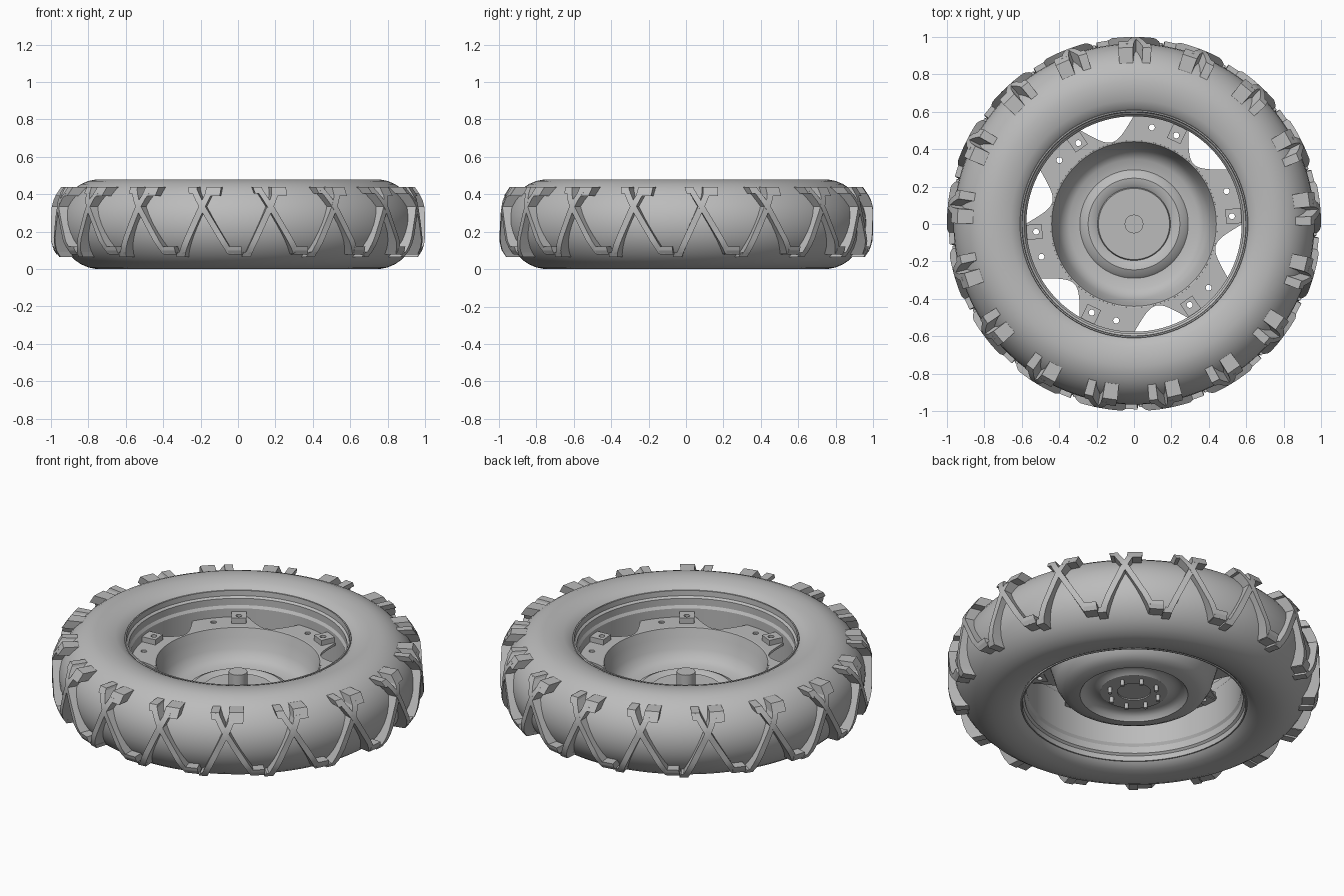
import bpy, bmesh
from math import sin, cos, pi, radians
from mathutils import Matrix

if "Cube" in bpy.data.objects:
    bpy.data.objects.remove(bpy.data.objects["Cube"])

grey = bpy.data.materials.new("plain grey")
grey.use_nodes = True
grey.diffuse_color = (0.5, 0.5, 0.5, 1)
grey.node_tree.nodes["Principled BSDF"].inputs["Base Color"].default_value = (0.5, 0.5, 0.5, 1)

MID = 0.24                      # height of the wheel's middle plane


def finish(bm, name, smooth=None):
    bmesh.ops.recalc_face_normals(bm, faces=bm.faces)
    mesh = bpy.data.meshes.new(name)
    bm.to_mesh(mesh)
    bm.free()
    mesh.materials.append(grey)
    ob = bpy.data.objects.new(name, mesh)
    bpy.context.collection.objects.link(ob)
    bpy.ops.object.select_all(action="DESELECT")
    ob.select_set(True)
    bpy.context.view_layer.objects.active = ob
    if smooth:
        bpy.ops.object.shade_smooth_by_angle(angle=radians(smooth))
    return ob


def lathe(name, profile, segments=96, smooth=35):
    """Spin a closed (radius, height) outline around z."""
    bm = bmesh.new()
    verts = [bm.verts.new((r, 0, z)) for r, z in profile]
    edges = [bm.edges.new((v, verts[i - 1])) for i, v in enumerate(verts)
             if v.co.x + verts[i - 1].co.x > 0]
    bmesh.ops.spin(bm, geom=verts + edges, axis=(0, 0, 1), cent=(0, 0, 0),
                   angle=2 * pi, steps=segments, use_duplicate=False)
    bmesh.ops.remove_doubles(bm, verts=bm.verts, dist=0.0002)
    return finish(bm, name, smooth)


def mirrored(half):
    """Half outline given as (radius, offset from the middle plane)."""
    return ([(r, MID + d) for r, d in half]
            + [(r, MID - d) for r, d in reversed(half) if d > 0])


def lookup(table, x):
    for (x0, y0), (x1, y1) in zip(table, table[1:]):
        if x <= x1:
            return y0 + (y1 - y0) * (x - x0) / (x1 - x0)
    return table[-1][1]


def cylinder(bm, r, z0, z1, x=0, y=0, segments=16):
    bmesh.ops.create_cone(bm, cap_ends=True, segments=segments, radius1=r, radius2=r,
                          depth=z1 - z0, matrix=Matrix.Translation((x, y, (z0 + z1) / 2)))


# Tyre carcass
tyre_half = [(0.607, 0.195), (0.625, 0.213), (0.66, 0.228), (0.71, 0.238), (0.76, 0.239),
             (0.80, 0.231), (0.84, 0.214), (0.875, 0.19), (0.905, 0.16), (0.93, 0.125),
             (0.95, 0.085), (0.961, 0.043), (0.965, 0)]
lathe("tyre", mirrored(tyre_half), 128, 40)

# Tread lugs: crossing bars with a square head on top and a foot at the bottom
surface = [(d, r) for r, d in reversed(tyre_half)]
crest = [(0, 1.0), (0.09, 1.0), (0.14, 0.985), (0.2, 0.945)]


def bar(bm, start, end, width, angle):
    steps, rings = 10, []
    for i in range(steps + 1):
        t = i / steps
        s = start[0] + (end[0] - start[0]) * t
        z = start[1] + (end[1] - start[1]) * t
        d = abs(z - MID)
        low, high = lookup(surface, d) - 0.012, lookup(crest, d)
        ring = []
        for side, r in ((-1, low), (1, low), (1, high), (-1, high)):
            a = angle + s + side * width / 2
            ring.append(bm.verts.new((r * cos(a), r * sin(a), z)))
        rings.append(ring)
    for a, b in zip(rings, rings[1:]):
        for k in range(4):
            bm.faces.new((a[k - 1], a[k], b[k], b[k - 1]))
    bm.faces.new(rings[0])
    bm.faces.new(rings[-1])


bm = bmesh.new()
LUGS = 17
for n in range(LUGS):
    angle = pi / 2 + n * 2 * pi / LUGS
    bar(bm, (-0.07, 0.435), (0.145, 0.08), 0.036, angle)
    bar(bm, (0.025, 0.41), (-0.135, 0.065), 0.036, angle)
    bar(bm, (0.042, 0.39), (0.048, 0.44), 0.085, angle)
    bar(bm, (0.165, 0.12), (0.17, 0.078), 0.075, angle)
    bar(bm, (-0.065, 0.405), (-0.075, 0.438), 0.05, angle)
    bar(bm, (-0.13, 0.09), (-0.14, 0.065), 0.05, angle)
finish(bm, "tread_lugs", 20)

# Stepped rim barrel
rim_half = [(0.612, 0.19), (0.607, 0.205), (0.6, 0.205), (0.598, 0.175), (0.586, 0.165),
            (0.586, 0.125), (0.576, 0.11), (0.576, 0)]
rim = mirrored(rim_half)
lathe("rim", rim, 96, 30)

# Dished centre with a raised bead around the hub
lathe("dish", [(0.447, 0.302), (0.44, 0.3), (0.425, 0.25), (0.405, 0.19), (0.38, 0.148),
               (0.345, 0.127), (0.29, 0.12), (0.275, 0.135), (0.245, 0.15), (0.215, 0.145),
               (0.195, 0.132), (0.19, 0.145), (0, 0.145),
               (0, 0.125), (0.09, 0.125), (0.09, 0.118), (0.18, 0.118), (0.19, 0.125),
               (0.215, 0.135), (0.245, 0.138), (0.275, 0.122), (0.29, 0.1), (0.345, 0.107),
               (0.39, 0.13), (0.42, 0.18), (0.437, 0.24), (0.45, 0.285)])

# Scalloped mounting plate joining the dish to the rim
TABS = 6
bm = bmesh.new()
rings = []
COUNT = 240
for i in range(COUNT):
    degrees = i * 360 / COUNT
    off = (degrees - 45 + 30) % 60 - 30
    outer = min(0.58, 0.452 + 0.128 * (abs(off) / 15) ** 2)
    a = radians(degrees)
    rings.append([bm.verts.new((r * cos(a), r * sin(a), z)) for r, z in
                  ((0.442, 0.286), (outer, 0.286), (outer, 0.3), (0.442, 0.3))])
for i, b in enumerate(rings):
    a = rings[i - 1]
    for k in range(4):
        bm.faces.new((a[k - 1], a[k], b[k], b[k - 1]))
plate = finish(bm, "mounting_plate", 30)

# Square rim tabs
bm = bmesh.new()
for n in range(TABS):
    turn = Matrix.Rotation(radians(4.5 + 60 * n), 4, "Z")
    bmesh.ops.create_cube(bm, size=1, matrix=turn @ Matrix.Translation((0.535, 0, 0.306))
                          @ Matrix.Diagonal((0.086, 0.08, 0.05, 1)))
tabs = finish(bm, "rim_tabs")

# Bolt holes through plate and tabs
bm = bmesh.new()
for n in range(TABS):
    for degrees in (4.5, 19.5):
        a = radians(degrees + 60 * n)
        cylinder(bm, 0.016, 0.2, 0.4, 0.525 * cos(a), 0.525 * sin(a))
cutter = finish(bm, "hole_cutter")
cutter.hide_render = True
for ob in (plate, tabs):
    mod = ob.modifiers.new("holes", "BOOLEAN")
    mod.operation = "DIFFERENCE"
    mod.solver = "EXACT"
    mod.object = cutter
    bpy.context.view_layer.objects.active = ob
    bpy.ops.object.modifier_apply(modifier=mod.name)
bpy.data.objects.remove(cutter)

# Hub spindle
bm = bmesh.new()
cylinder(bm, 0.05, 0.13, 0.245, segments=32)
finish(bm, "hub_spindle", 30)

# Wheel studs under the hub
bm = bmesh.new()
for n in range(8):
    a = radians(22.5 + 45 * n)
    cylinder(bm, 0.011, 0.085, 0.13, 0.135 * cos(a), 0.135 * sin(a))
finish(bm, "wheel_studs", 30)
